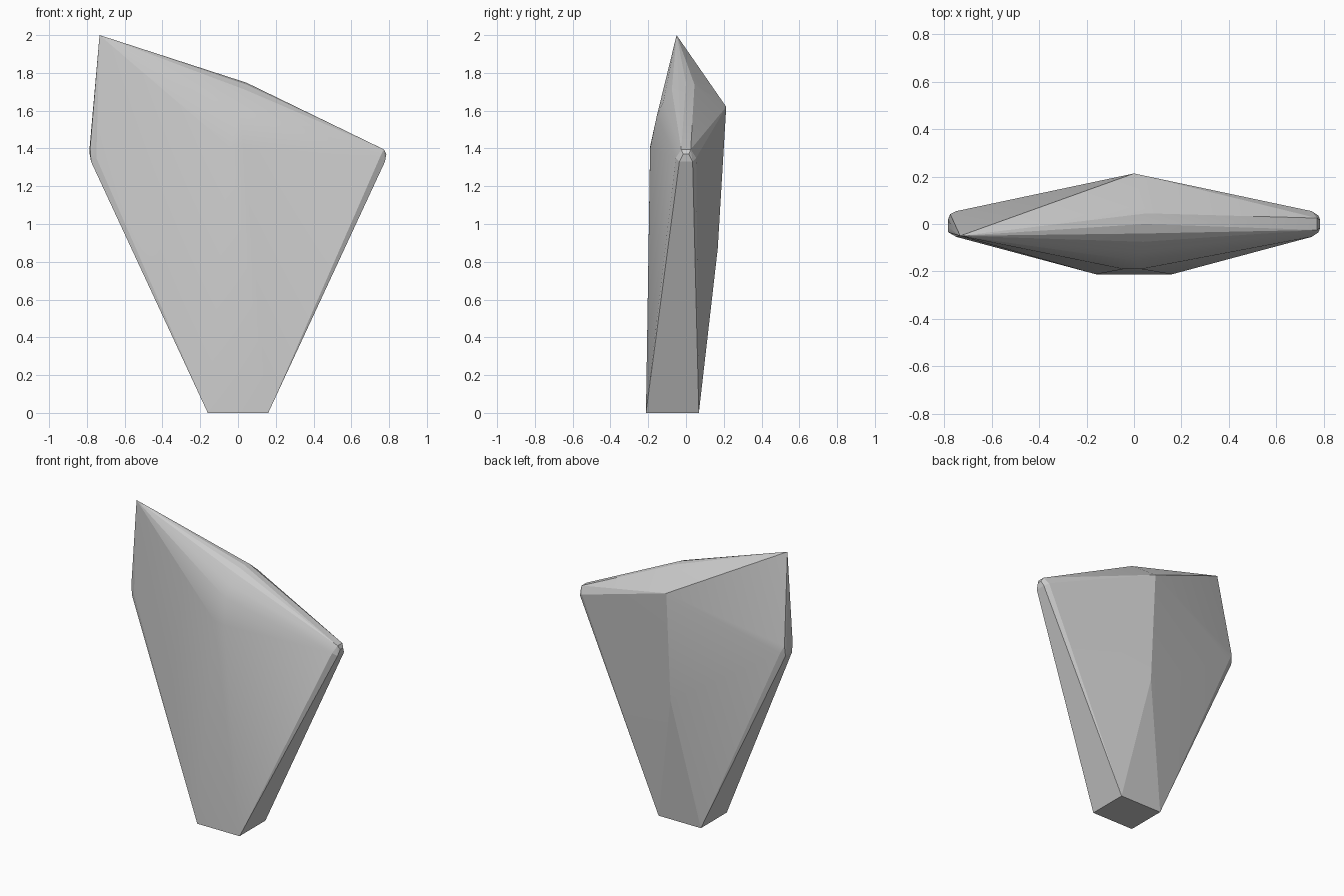
import bpy, bmesh

if "Cube" in bpy.data.objects:
    bpy.data.objects.remove(bpy.data.objects["Cube"])

stone = bpy.data.materials.new("stone grey")
stone.diffuse_color = (0.6, 0.6, 0.6, 1)
stone.use_nodes = True
stone.node_tree.nodes["Principled BSDF"].inputs["Base Color"].default_value = stone.diffuse_color

points = []
# narrow rectangular foot
for x in (-0.16, 0.16):
    points += [(x, -0.212, 0), (x, 0.068, 0)]
# rounded side corners, mirrored left and right and front to back
for side in (-1, 1):
    for y in (-1, 1):
        points += [(side * 0.785, y * 0.015, 1.37),
                   (side * 0.778, y * 0.035, 1.33),
                   (side * 0.75, y * 0.054, 1.35)]
points += [(0.772, -0.025, 1.395), (0.772, 0.025, 1.395)]
points += [(-0.785, -0.012, 1.41), (-0.775, 0.042, 1.40), (-0.783, -0.035, 1.40)]
# sharp peak
points += [(-0.733, -0.05, 2.0)]
# back ridge
points += [(0, 0.213, 1.62), (0, 0.168, 0.87)]
# crown, rounded from back to front
points += [(0.04, 0.08, 1.715), (0.055, 0.045, 1.738), (0.045, 0, 1.748),
           (0.045, -0.04, 1.738), (0.04, -0.075, 1.71), (0.03, -0.12, 1.645),
           (0.01, -0.155, 1.57)]
# front shoulder
points += [(-0.045, -0.19, 1.41), (0.03, -0.19, 1.40)]

bm = bmesh.new()
for p in points:
    bm.verts.new(p)
hull = bmesh.ops.convex_hull(bm, input=bm.verts)
unused = {v for v in hull["geom_interior"] + hull["geom_unused"]
          if isinstance(v, bmesh.types.BMVert)}
bmesh.ops.delete(bm, geom=list(unused), context="VERTS")
bmesh.ops.dissolve_limit(bm, angle_limit=0.01, verts=bm.verts, edges=bm.edges)
bmesh.ops.recalc_face_normals(bm, faces=bm.faces)

mesh = bpy.data.meshes.new("rock_shard")
bm.to_mesh(mesh)
bm.free()
mesh.materials.append(stone)
rock = bpy.data.objects.new("rock_shard", mesh)
bpy.context.collection.objects.link(rock)

# soften only the finely rounded corners
bpy.context.view_layer.objects.active = rock
rock.select_set(True)
bpy.ops.object.shade_smooth_by_angle(angle=0.2)
